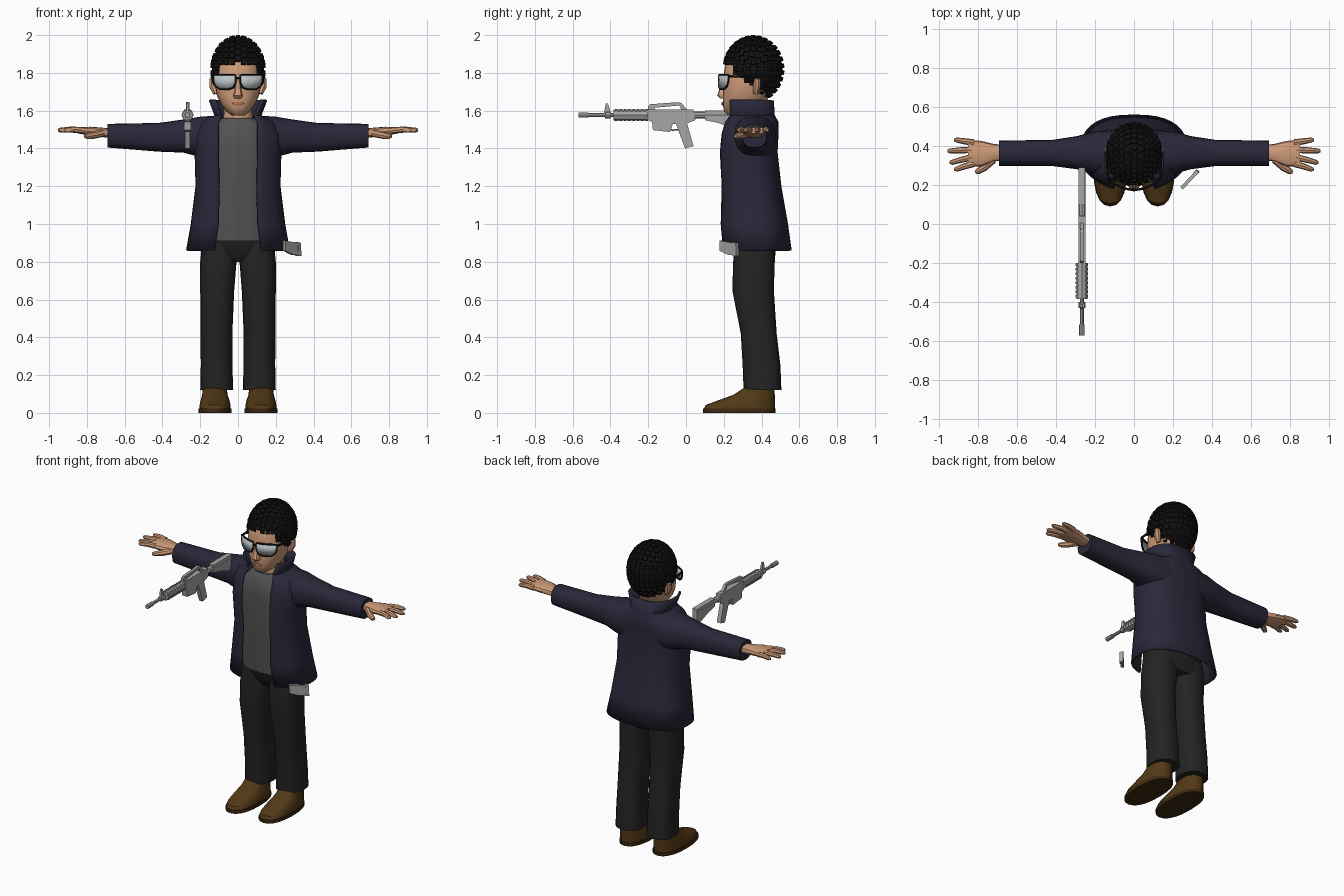
import bpy, bmesh, math
from mathutils import Matrix, Vector

cube = bpy.data.objects.get("Cube")
if cube:
    bpy.data.objects.remove(cube, do_unlink=True)


def material(name, r, g, b):
    m = bpy.data.materials.new(name)
    m.use_nodes = True
    m.diffuse_color = (r, g, b, 1)
    bsdf = next(n for n in m.node_tree.nodes if n.type == 'BSDF_PRINCIPLED')
    bsdf.inputs["Base Color"].default_value = (r, g, b, 1)
    bsdf.inputs["Roughness"].default_value = 0.8
    return m


NAVY = material("navy cloth", .022, .021, .042)
GREY = material("grey shirt", .085, .085, .085)
CHARCOAL = material("charcoal trousers", .017, .017, .018)
BROWN = material("brown leather", .085, .041, .008)
SOLE = material("dark sole", .045, .021, .005)
SKIN = material("skin", .62, .33, .19)
LIPS = material("lips", .42, .18, .11)
BLACK = material("black hair", .007, .007, .007)
LENS = material("pale lens", .50, .53, .55)
METAL = material("grey metal", .38, .38, .38)


def finish(name, bm, mat, angle=40):
    """Turn a bmesh into a shaded object of one colour."""
    bmesh.ops.recalc_face_normals(bm, faces=bm.faces)
    me = bpy.data.meshes.new(name)
    bm.to_mesh(me)
    bm.free()
    me.materials.append(mat)
    if angle:
        me.shade_smooth()
        me.set_sharp_from_angle(angle=math.radians(angle))
    ob = bpy.data.objects.new(name, me)
    bpy.context.collection.objects.link(ob)
    return ob


def loft(name, mat, rows, axis='z', s=1, n=20, p=.8, gaps=None, angle=40):
    """Skin rounded sections (t, a_min, a_max, b_min, b_max) along an axis;
    gaps leaves an opening of that half width on the low b side."""
    bm = bmesh.new()
    rings = []
    power = lambda v: math.copysign(abs(v) ** p, v)
    for i, (t, a0, a1, b0, b1) in enumerate(rows):
        ra, rb = (a1 - a0) / 2, (b1 - b0) / 2
        start = math.asin((gaps[i] / ra) ** (1 / p)) if gaps else 0
        steps = n - 1 if gaps else n
        ring = []
        for k in range(n):
            w = start + (2 * math.pi - 2 * start) * k / steps
            a = (a0 + a1) / 2 + ra * power(math.sin(w))
            b = (b0 + b1) / 2 - rb * power(math.cos(w))
            ring.append(bm.verts.new((s * a, b, t) if axis == 'z' else (s * t, a, b)))
        rings.append(ring)
    for lo, hi in zip(rings, rings[1:]):
        for k in range(n - 1 if gaps else n):
            j = (k + 1) % n
            bm.faces.new((lo[k], lo[j], hi[j], hi[k]))
    if not gaps:
        bm.faces.new(rings[0])
        bm.faces.new(rings[-1])
    return finish(name, bm, mat, angle)


def tube(name, mat, pts, radius, radii=None, cyclic=False, sides=2):
    """Round tube along points, baked to a mesh."""
    cu = bpy.data.curves.new(name, 'CURVE')
    cu.dimensions = '3D'
    cu.bevel_depth, cu.bevel_resolution, cu.use_fill_caps = radius, sides, True
    sp = cu.splines.new('POLY')
    sp.points.add(len(pts) - 1)
    sp.use_cyclic_u = cyclic
    for i, q in enumerate(pts):
        sp.points[i].co = (*q, 1)
        sp.points[i].radius = radii[i] if radii else 1
    tmp = bpy.data.objects.new(name, cu)
    bm = bmesh.new()
    me = bpy.data.meshes.new_from_object(tmp)
    bm.from_mesh(me)
    bpy.data.objects.remove(tmp)
    bpy.data.curves.remove(cu)
    bpy.data.meshes.remove(me)
    return finish(name, bm, mat)


def slab(name, mat, pts, width, place):
    """Extrude a flat outline to a width, centred, then place it."""
    bm = bmesh.new()
    ends = [[bm.verts.new(place(d, u, v)) for u, v in pts] for d in (-width / 2, width / 2)]
    for e in ends:
        bm.faces.new(e)
    for k in range(len(pts)):
        j = (k + 1) % len(pts)
        bm.faces.new((ends[0][k], ends[0][j], ends[1][j], ends[1][k]))
    return finish(name, bm, mat, 0)


# Jacket body with flared collar, open down the front
body = [(.86, .275, .185, .56), (1.0, .25, .175, .54), (1.2, .225, .18, .505),
        (1.38, .23, .17, .485), (1.48, .23, .18, .49), (1.54, .20, .195, .49),
        (1.575, .125, .205, .47), (1.655, .155, .19, .465)]
jacket = loft("jacket", NAVY, [(z, -w, w, f, b) for z, w, f, b in body], n=33,
              gaps=[.125, .105, .10, .105, .105, .105, .09, .125])
thick = jacket.modifiers.new("cloth", 'SOLIDIFY')
thick.thickness, thick.offset = .012, -1

# Shirt, neck and trouser seat
loft("shirt", GREY, [(.91, -.18, .18, .225, .47), (1.2, -.175, .175, .21, .46),
                     (1.42, -.18, .18, .205, .45), (1.52, -.15, .15, .215, .45),
                     (1.56, -.09, .09, .245, .43)])
loft("neck", SKIN, [(1.5, -.085, .085, .26, .43), (1.66, -.07, .07, .27, .42)])
loft("trouser_seat", CHARCOAL, [(.80, -.12, .12, .29, .46), (.84, -.195, .195, .26, .475),
                                (.93, -.195, .195, .24, .475)])

for side, s in (("left", 1), ("right", -1)):
    # Sleeve
    loft(side + "_sleeve", NAVY, [(.10, .25, .48, 1.34, 1.575), (.20, .255, .475, 1.355, 1.568),
                                  (.29, .28, .45, 1.378, 1.553), (.42, .297, .43, 1.383, 1.535),
                                  (.69, .297, .427, 1.405, 1.53)], 'x', s)
    # Hand with spread fingers
    loft(side + "_palm", SKIN, [(.67, .325, .405, 1.455, 1.505), (.72, .32, .41, 1.46, 1.51),
                                (.78, .295, .425, 1.467, 1.515), (.85, .292, .432, 1.48, 1.512)],
         'x', s, n=12)
    for label, y0, x1, y1 in (("index", .308, .92, .28), ("middle", .343, .944, .315),
                              ("ring", .38, .954, .374), ("little", .417, .92, .43)):
        tube(f"{side}_{label}_finger", SKIN,
             [(s * .82, y0, 1.495), (s * (.82 + x1) / 2, (y0 + y1) / 2, 1.5),
              (s * (x1 - .012), y1, 1.497), (s * x1, y1, 1.496)], .017, [1, .92, .75, .4])
    tube(side + "_thumb", SKIN, [(s * .72, .33, 1.48), (s * .765, .29, 1.47),
                                 (s * .80, .268, 1.465), (s * .812, .262, 1.465)],
         .02, [1, .95, .75, .4])
    # Trouser leg and shoe
    loft(side + "_trouser_leg", CHARCOAL,
         [(.12, .025, .2, .305, .505), (.25, .03, .197, .30, .50), (.42, .03, .198, .29, .48),
          (.65, .02, .2, .245, .465), (.80, .008, .2, .25, .47), (.90, .008, .19, .255, .47)], s=s)
    loft(side + "_shoe_sole", SOLE, [(0, .035, .208, .09, .475), (.022, .035, .208, .09, .475)],
         s=s, p=.85)
    loft(side + "_shoe", BROWN, [(.02, .039, .204, .094, .47), (.042, .04, .203, .105, .47),
                                 (.066, .045, .198, .17, .47), (.095, .055, .19, .25, .47),
                                 (.135, .06, .185, .31, .465)], s=s, p=.85)
    # Ear
    tube(side + "_ear", SKIN, [(s * .118, .37, 1.69), (s * .132, .375, 1.73),
                               (s * .136, .38, 1.77)], .024, [.6, .9, .7])
    # Wrapped lens, its rim and the temple arm
    wrap = lambda x: .175 + 3 * x * x
    bm = bmesh.new()
    cols = [(.012, 1.75, 1.787), (.025, 1.722, 1.79), (.05, 1.714, 1.79),
            (.095, 1.714, 1.79), (.118, 1.73, 1.79), (.128, 1.755, 1.787)]
    edge = [[bm.verts.new((s * x, wrap(x), z)) for z in (lo, hi)] for x, lo, hi in cols]
    for a, b in zip(edge, edge[1:]):
        bm.faces.new((a[0], b[0], b[1], a[1]))
    rim = [e[0].co.copy() for e in edge] + [e[1].co.copy() for e in reversed(edge)]
    lens = finish(side + "_lens", bm, LENS)
    lens.modifiers.new("glass", 'SOLIDIFY').thickness = .004
    tube(side + "_lens_rim", BLACK, rim, .006, cyclic=True, sides=1)
    tube(side + "_temple_arm", BLACK, [(s * .13, .228, 1.782), (s * .137, .30, 1.78),
                                       (s * .139, .385, 1.775)], .007, sides=1)
tube("glasses_bridge", BLACK, [(-.014, .175, 1.772), (.014, .175, 1.772)], .006, sides=1)

# Head, nose and mouth
face = [(1.575, .035, .225, .36), (1.595, .06, .202, .39), (1.63, .088, .195, .42),
        (1.68, .112, .195, .44), (1.74, .122, .197, .46), (1.80, .122, .20, .475),
        (1.86, .117, .212, .475), (1.91, .095, .25, .45), (1.95, .06, .30, .41)]
loft("head", SKIN, [(z, -w, w, f, b) for z, w, f, b in face], n=24, p=.88)
loft("nose", SKIN, [(1.665, -.02, .02, .18, .23), (1.68, -.026, .026, .166, .23),
                    (1.70, -.02, .02, .172, .23), (1.77, -.011, .011, .19, .23)], n=10)
loft("mouth", LIPS, [(1.628, -.022, .022, .19, .21), (1.637, -.036, .036, .187, .213),
                     (1.646, -.022, .022, .19, .21)], n=10)


# Hair: a scalp shell covered with rows of small blocks
def is_hair(c):
    line = 1.855 if c.y < .255 else 1.77 if c.y < .32 else 1.74 if c.y < .385 else 1.672
    return c.z > line


centre = Vector((0, .357, 1.82))
bm = bmesh.new()
bmesh.ops.create_uvsphere(bm, u_segments=32, v_segments=24, radius=1, matrix=
                          Matrix.Translation(centre) @ Matrix.Diagonal((.137, .153, .17, 1)))
bmesh.ops.delete(bm, geom=[f for f in bm.faces if not is_hair(f.calc_center_median())],
                 context='FACES')
finish("scalp", bm, BLACK)
bm = bmesh.new()
for i in range(13):
    lat = math.radians(-78 + 13 * i)
    count = max(5, round(30 * math.cos(lat)))
    for k in range(count):
        w = 2 * math.pi * (k + .5) / count
        d = Vector((math.sin(lat), math.cos(lat) * math.cos(w), math.cos(lat) * math.sin(w)))
        pos = centre + Vector((d.x * .136, d.y * .153, d.z * .169))
        if is_hair(pos):
            turn = d.to_track_quat('Z', 'X').to_matrix().to_4x4()
            made = bmesh.ops.create_cube(bm, size=1, matrix=Matrix.Translation(pos) @ turn
                                         @ Matrix.Diagonal((.027, .028, .022, 1)))
            for v in made["verts"]:
                if (v.co - pos).dot(d) > 0:
                    v.co += (pos + d * .011 - v.co) * .18
finish("hair_blocks", bm, BLACK, 0)

# Rifle pointing forward beside the right shoulder
GX, GZ = -.267, 1.577
gun = lambda d, u, v: (GX + d, u, v)
along = lambda *ys: [(GX, y, GZ) for y in ys]
tube("rifle_barrel", METAL, along(-.57, -.18), .010)
tube("rifle_muzzle", METAL, along(-.57, -.515), .014)
tube("rifle_gas_block", METAL, along(-.43, -.40), .018)
tube("rifle_handguard", METAL, along(-.385, -.20), .028)
for k in range(8):
    y = -.375 + k * .023
    tube("rifle_handguard_rib", METAL, along(y, y + .012), .032)
tube("rifle_buffer_tube", METAL, along(.03, .29), .018)
slab("rifle_front_sight", METAL, [(-.435, 1.58), (-.395, 1.58), (-.413, 1.637), (-.425, 1.637)],
     .012, gun)
slab("rifle_receiver", METAL, [(-.20, 1.605), (.04, 1.605), (.05, 1.55), (.0, 1.53), (-.07, 1.53),
                               (-.085, 1.487), (-.175, 1.497), (-.18, 1.54), (-.20, 1.55)], .036, gun)
slab("rifle_handle_top", METAL, [(-.20, 1.622), (-.19, 1.634), (-.04, 1.645), (-.025, 1.64),
                                 (-.03, 1.628), (-.17, 1.615)], .018, gun)
slab("rifle_handle_rear", METAL, [(-.045, 1.64), (-.025, 1.642), (.01, 1.60), (-.02, 1.60)], .018, gun)
slab("rifle_handle_front", METAL, [(-.20, 1.60), (-.20, 1.625), (-.17, 1.62), (-.16, 1.60)], .018, gun)
slab("rifle_grip", METAL, [(-.055, 1.535), (.005, 1.535), (.04, 1.412), (-.005, 1.40)], .028, gun)
tube("rifle_trigger_guard", METAL, [(GX, -.085, 1.50), (GX, -.07, 1.497), (GX, -.04, 1.50)], .004)
slab("rifle_stock", METAL, [(.10, 1.60), (.29, 1.60), (.29, 1.50), (.265, 1.50), (.17, 1.535),
                            (.10, 1.55)], .034, gun)

# Loose magazine by the left hip
turn = Matrix.Rotation(math.radians(47), 3, 'Z')
mag = lambda d, u, v: turn @ Vector((u, d, 0)) + Vector((.283, .225, v))
slab("magazine", METAL, [(-.058, .912), (.055, .898), (.06, .832), (.0, .838), (-.055, .858)], .018, mag)
slab("magazine_lip", METAL, [(.04, .904), (.062, .9), (.066, .83), (.045, .83)], .022, mag)
